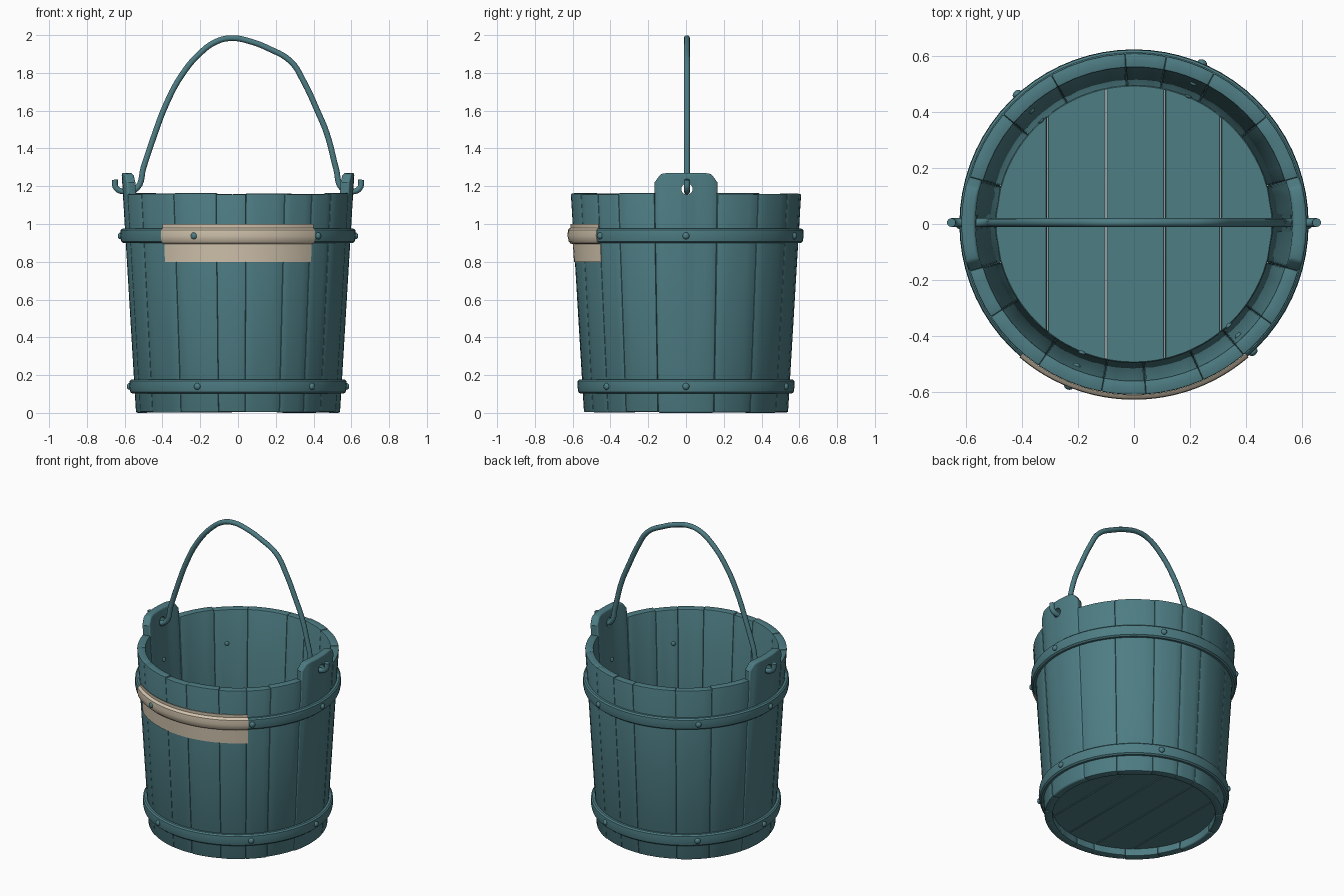
import bpy, bmesh, random
from math import sin, cos, radians, sqrt, pi
from mathutils import Vector, Matrix

random.seed(4)
cube = bpy.data.objects.get("Cube")
if cube:
    bpy.data.objects.remove(cube, do_unlink=True)

THICK = 0.05


def wall(z):
    """Outer radius of the tapered bucket at height z."""
    return 0.54 + 0.06 * z


def material(name, color):
    m = bpy.data.materials.new(name)
    m.use_nodes = True
    m.diffuse_color = (*color, 1)
    m.node_tree.nodes["Principled BSDF"].inputs["Base Color"].default_value = (*color, 1)
    return m


TEAL = material("teal_paint", (0.075, 0.205, 0.23))
CREAM = material("cream_paper", (0.64, 0.55, 0.42))


def activate(ob):
    bpy.ops.object.select_all(action='DESELECT')
    ob.select_set(True)
    bpy.context.view_layer.objects.active = ob


def finish(bm, name, mat=TEAL, bevel=0, segments=2):
    bmesh.ops.recalc_face_normals(bm, faces=bm.faces)
    me = bpy.data.meshes.new(name)
    bm.to_mesh(me)
    bm.free()
    me.materials.append(mat)
    ob = bpy.data.objects.new(name, me)
    bpy.context.collection.objects.link(ob)
    activate(ob)
    if bevel:
        mod = ob.modifiers.new("soft_edges", 'BEVEL')
        mod.width, mod.segments = bevel, segments
        mod.limit_method, mod.angle_limit = 'ANGLE', radians(40)
        bpy.ops.object.modifier_apply(modifier=mod.name)
    bpy.ops.object.shade_smooth_by_angle(angle=radians(35))
    return ob


def sweep(name, profile, angles, ring=False, **kw):
    """Turn a closed (radius, z) profile, given per angle, about the z axis."""
    bm = bmesh.new()
    loops = []
    for a in angles:
        c, s = cos(radians(a)), sin(radians(a))
        loops.append([bm.verts.new((r * c, r * s, z)) for r, z in profile(a)])
    n = len(loops[0])
    pairs = list(zip(loops, loops[1:]))
    if ring:
        pairs.append((loops[-1], loops[0]))
    for p, q in pairs:
        for i in range(n):
            j = (i + 1) % n
            bm.faces.new((p[i], p[j], q[j], q[i]))
    if not ring:
        bm.faces.new(loops[0])
        bm.faces.new(loops[-1])
    return finish(bm, name, **kw)


def steps(a, b, n):
    return [a + (b - a) * i / n for i in range(n + 1)]


# Staves of uneven width; the two side ones rise into handle ears
seams = [-16, 16, 39, 62, 79, 93, 119, 140, 164, 196, 213,
         236, 259, 274, 294, 310, 324, 344]
for k, (a, b) in enumerate(zip(seams, seams[1:])):
    ear = a in (-16, 164)
    mid, half = (a + b) / 2, (b - a) / 2
    low, top = random.uniform(0, 0.006), 1.16 + random.uniform(-0.004, 0.004)
    if ear:
        low = 0

    def section(ang):
        t = abs(ang - mid) / half
        h = 1.27 - 0.05 * max(0, (t - 0.7) / 0.3) ** 2 if ear else top
        return [(wall(low) - THICK, low), (wall(low), low),
                (wall(h), h), (wall(h) - THICK, h)]

    name = ("left_ear_stave" if a < 0 else "right_ear_stave") if ear else f"stave_{k:02d}"
    ob = sweep(name, section, steps(a, b, 10 if ear else 4),
               bevel=0.01 if ear else 0.005, segments=3 if ear else 2)
    if ear:
        # Rope hole through the ear
        bm = bmesh.new()
        bmesh.ops.create_cone(bm, cap_ends=True, segments=20, radius1=0.03, radius2=0.03,
                              depth=0.3, matrix=Matrix.Translation((cos(radians(mid)) * 0.59, 0.005, 1.185))
                              @ Matrix.Rotation(pi / 2, 4, 'Y'))
        cutter = finish(bm, "hole_cutter")
        cutter.hide_render = True
        activate(ob)
        mod = ob.modifiers.new("hole", 'BOOLEAN')
        mod.operation, mod.solver, mod.object = 'DIFFERENCE', 'EXACT', cutter
        bpy.ops.object.modifier_apply(modifier=mod.name)
        bpy.data.objects.remove(cutter, do_unlink=True)
        bpy.ops.object.shade_smooth_by_angle(angle=radians(35))

# Floor planks cut to the round
FLOOR = 0.495
edges = [-FLOOR, -0.31, -0.1, 0.11, 0.31, FLOOR]
for k, (x0, x1) in enumerate(zip(edges, edges[1:])):
    xs = steps(x0 + 0.001, x1 - 0.001, 12)
    rim = [(x, sqrt(FLOOR ** 2 - x * x)) for x in xs]
    bm = bmesh.new()
    face = bm.faces.new([bm.verts.new((x, y, 0.05)) for x, y in rim]
                        + [bm.verts.new((x, -y, 0.05)) for x, y in reversed(rim)])
    ext = bmesh.ops.extrude_face_region(bm, geom=[face])
    bmesh.ops.translate(bm, vec=(0, 0, 0.05),
                        verts=[v for v in ext["geom"] if isinstance(v, bmesh.types.BMVert)])
    finish(bm, f"floor_plank_{k + 1}", bevel=0.003, segments=1)

# Hoops with rivets driven through to the inside
hoop = [(-0.005, -0.038), (0.014, -0.038), (0.023, -0.03), (0.027, 0),
        (0.023, 0.03), (0.014, 0.038), (-0.005, 0.038)]
for label, zc in (("upper", 0.937), ("lower", 0.14)):
    sweep(label + "_hoop", lambda a: [(wall(zc + z) + o, zc + z) for o, z in hoop],
          steps(0, 355, 71), ring=True)
    bm = bmesh.new()
    for a in (0, 67, 132, 180, 248, 313):
        for r, size in ((wall(zc) + 0.027, 0.018), (wall(zc) - THICK, 0.014)):
            m = (Matrix.Rotation(radians(a), 4, 'Z') @ Matrix.Translation((r, 0, zc))
                 @ Matrix.Diagonal((0.75, 1, 1, 1)))
            bmesh.ops.create_uvsphere(bm, u_segments=12, v_segments=8, radius=size, matrix=m)
    finish(bm, label + "_rivets")

# Paper label wrapped over the front of the upper hoop
paper = [(0.005, 0.8), (0.005, 0.894), (0.018, 0.897), (0.026, 0.906), (0.031, 0.937),
         (0.027, 0.968), (0.018, 0.977), (0.012, 0.98), (0.012, 1.0)]
outer = [(wall(z) + o, z) for o, z in paper]
inner = [(r - 0.004, z) for r, z in reversed(outer)]
sweep("paper_label", lambda a: outer + inner, steps(229.3, 310.7, 24), mat=CREAM)

# Bent rope handle, hooked up outside both ears
path = [(-0.652, 1.235), (-0.645, 1.19), (-0.6, 1.172), (-0.535, 1.19), (-0.5, 1.3),
        (-0.45, 1.45), (-0.38, 1.635), (-0.3, 1.785), (-0.2, 1.905), (-0.11, 1.968),
        (-0.03, 1.984), (0.06, 1.968), (0.16, 1.93), (0.28, 1.86), (0.35, 1.75),
        (0.42, 1.6), (0.47, 1.48), (0.52, 1.29), (0.55, 1.19), (0.605, 1.172),
        (0.645, 1.19), (0.652, 1.235)]
cu = bpy.data.curves.new("rope_handle", 'CURVE')
cu.dimensions = '3D'
cu.bevel_depth, cu.bevel_resolution, cu.resolution_u = 0.016, 3, 5
cu.use_fill_caps = True
sp = cu.splines.new('BEZIER')
sp.bezier_points.add(len(path) - 1)
for p, (x, z) in zip(sp.bezier_points, path):
    p.co = (x, 0.005, z)
    p.handle_left_type = p.handle_right_type = 'AUTO'
cu.materials.append(TEAL)
rope = bpy.data.objects.new("rope_handle", cu)
bpy.context.collection.objects.link(rope)
activate(rope)
bpy.ops.object.convert(target='MESH')
bpy.ops.object.shade_smooth_by_angle(angle=radians(50))
